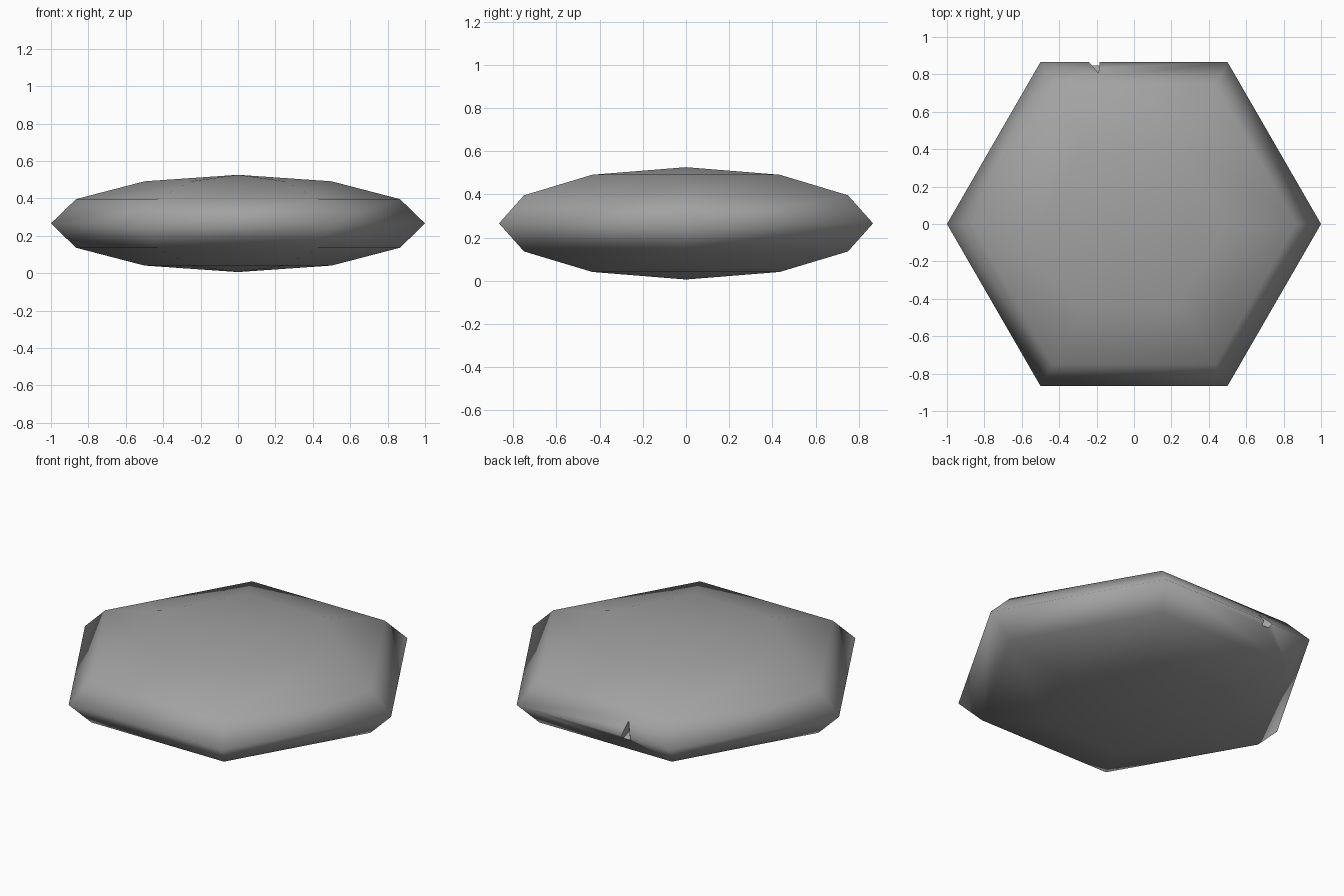
import bpy, bmesh
from math import sin, cos, pi

cube = bpy.data.objects.get("Cube")
if cube:
    bpy.data.objects.remove(cube, do_unlink=True)

SIDES, BANDS = 6, 6
HALF, MID = 0.26, 0.266

stone = bpy.data.materials.new("stone_grey")
stone.use_nodes = True
grey = (0.36, 0.36, 0.36, 1)
stone.diffuse_color = grey
stone.node_tree.nodes["Principled BSDF"].inputs["Base Color"].default_value = grey


def make_object(name, bm, smooth):
    bmesh.ops.recalc_face_normals(bm, faces=bm.faces)
    for face in bm.faces:
        face.smooth = smooth
    mesh = bpy.data.meshes.new(name)
    bm.to_mesh(mesh)
    bm.free()
    mesh.materials.append(stone)
    obj = bpy.data.objects.new(name, mesh)
    bpy.context.collection.objects.link(obj)
    return obj


# Flattened six-sided pebble, built from rings between two poles
bm = bmesh.new()
bottom = bm.verts.new((0, 0, MID - HALF))
top = bm.verts.new((0, 0, MID + HALF))
rings = []
for band in range(1, BANDS):
    a = pi * band / BANDS
    rings.append([bm.verts.new((sin(a) * cos(2 * pi * i / SIDES),
                                sin(a) * sin(2 * pi * i / SIDES),
                                MID - HALF * cos(a))) for i in range(SIDES)])
for i in range(SIDES):
    j = (i + 1) % SIDES
    bm.faces.new((bottom, rings[0][j], rings[0][i]))
    bm.faces.new((top, rings[-1][i], rings[-1][j]))
    for low, high in zip(rings, rings[1:]):
        bm.faces.new((low[i], low[j], high[j], high[i]))
stone_body = make_object("stone_body", bm, True)

# Small chip missing from the back rim
bm = bmesh.new()
for point in ((-0.27, 0.9, 0.22), (-0.18, 0.9, 0.22), (-0.19, 0.8, 0.27),
              (-0.19, 0.81, 0.37), (-0.25, 0.9, 0.37), (-0.18, 0.9, 0.37)):
    bm.verts.new(point)
bmesh.ops.convex_hull(bm, input=bm.verts)
chip_cutter = make_object("chip_cutter", bm, False)
chip_cutter.hide_render = True
chip_cutter.hide_set(True)

cut = stone_body.modifiers.new("rim_chip", "BOOLEAN")
cut.operation = "DIFFERENCE"
cut.solver = "EXACT"
cut.object = chip_cutter

# Bake the chip into the stone and discard the cutter
bpy.context.view_layer.update()
graph = bpy.context.evaluated_depsgraph_get()
baked = bpy.data.meshes.new_from_object(stone_body.evaluated_get(graph))
stone_body.modifiers.clear()
stone_body.data = baked
bpy.data.objects.remove(chip_cutter, do_unlink=True)
